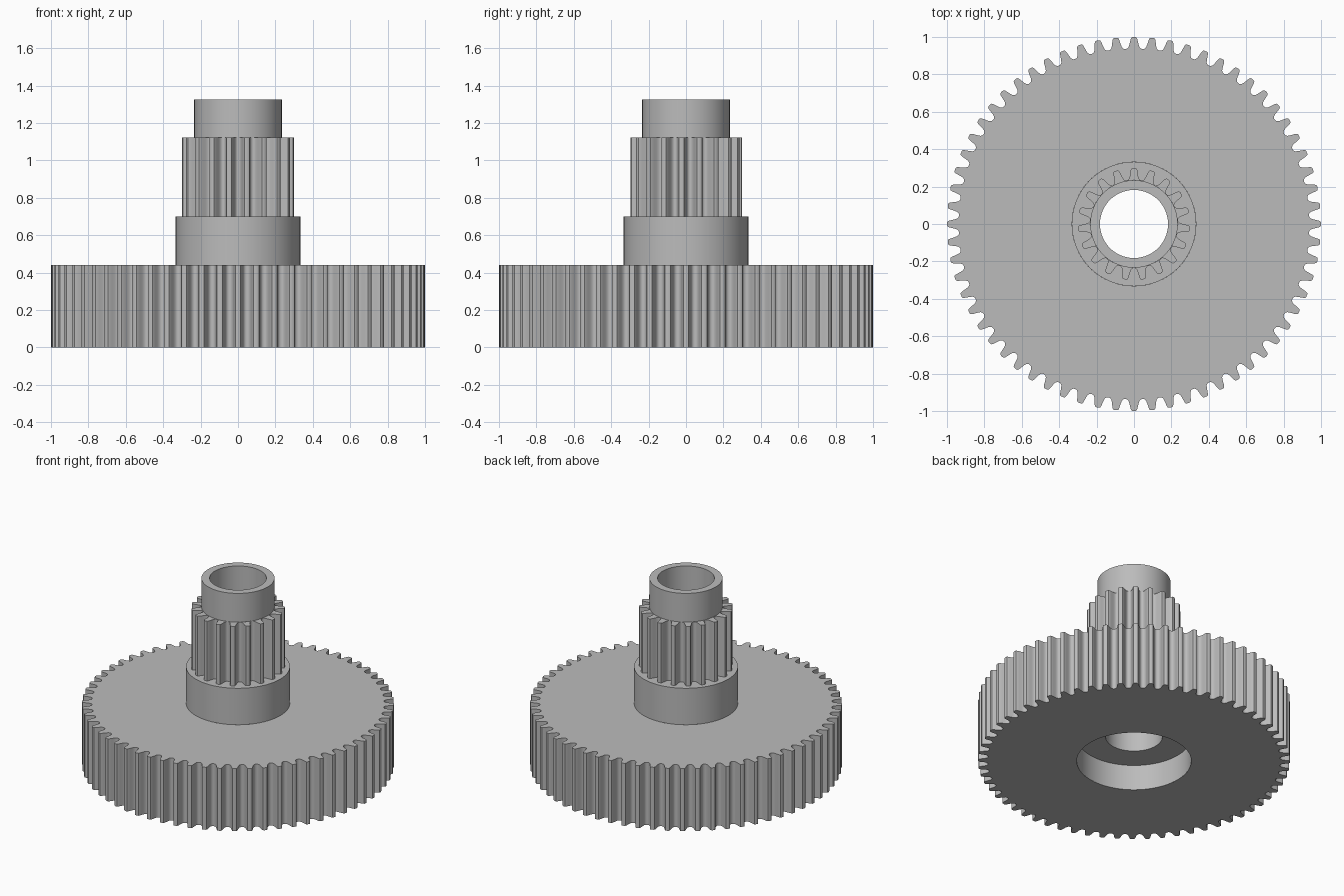
import bpy, bmesh, math

cube = bpy.data.objects.get("Cube")
if cube:
    bpy.data.objects.remove(cube, do_unlink=True)

grey = bpy.data.materials.new("plain grey")
grey.use_nodes = True
colour = (0.5, 0.5, 0.5, 1)
grey.diffuse_color = colour
grey.node_tree.nodes["Principled BSDF"].inputs["Base Color"].default_value = colour

# Half tooth: (fraction of pitch from tooth centre, fraction of tooth height)
HALF_TOOTH = [(0.07, 1), (0.14, 0.96), (0.18, 0.84), (0.22, 0.6), (0.26, 0.35),
              (0.31, 0.15), (0.39, 0.03), (0.46, 0)]
TOOTH = [(-t, h) for t, h in reversed(HALF_TOOTH)] + HALF_TOOTH


def gear_outline(teeth, root, tip):
    """Polar outline (angle, radius) with one tooth pointing to +y."""
    pitch = math.tau / teeth
    return [(math.pi / 2 + (i + t) * pitch, root + (tip - root) * h)
            for i in range(teeth) for t, h in TOOTH]


def circle(angles, radius):
    return [(a, radius) for a in angles]


def shell(name, rings):
    """Skin a stack of (outline, z) rings, outside first."""
    bm = bmesh.new()
    loops = [[bm.verts.new((r * math.cos(a), r * math.sin(a), z)) for a, r in outline]
             for outline, z in rings]
    for low, high in zip(loops, loops[1:]):
        for i in range(len(low)):
            j = (i + 1) % len(low)
            bm.faces.new((low[i], low[j], high[j], high[i]))
    mesh = bpy.data.meshes.new(name)
    bm.to_mesh(mesh)
    bm.free()
    mesh.materials.append(grey)
    ob = bpy.data.objects.new(name, mesh)
    bpy.context.collection.objects.link(ob)
    bpy.ops.object.select_all(action='DESELECT')
    ob.select_set(True)
    bpy.context.view_layer.objects.active = ob
    bpy.ops.object.shade_smooth_by_angle(angle=math.radians(30))
    return ob


SEGMENTS = 96
round_angles = [math.tau * i / SEGMENTS for i in range(SEGMENTS)]


def turned(name, profile):
    return shell(name, [(circle(round_angles, r), z) for r, z in profile])


BORE, RECESS, COLLAR, SLEEVE = 0.182, 0.367, 0.333, 0.234
RECESS_Z, WHEEL_Z, COLLAR_Z, PINION_Z, TOP_Z = 0.18, 0.442, 0.70, 1.122, 1.325

# Large toothed wheel, with the recess mouth in its underside
teeth = gear_outline(64, 0.937, 1.0)
angles = [a for a, r in teeth]
shell("large_gear", [(circle(angles, RECESS), 0), (teeth, 0), (teeth, WHEEL_Z),
                     (circle(angles, COLLAR), WHEEL_Z)])

# Plain collar between the two gears
turned("collar", [(COLLAR, WHEEL_Z), (COLLAR, COLLAR_Z), (SLEEVE - 0.01, COLLAR_Z)])

# Small gear
teeth = gear_outline(19, 0.236, 0.30)
angles = [a for a, r in teeth]
shell("pinion", [(teeth, COLLAR_Z), (teeth, PINION_Z), (circle(angles, SLEEVE), PINION_Z)])

# Top sleeve, through bore and underside recess
turned("sleeve_and_bore", [(SLEEVE, PINION_Z), (SLEEVE, TOP_Z), (BORE, TOP_Z),
                           (BORE, RECESS_Z), (RECESS, RECESS_Z), (RECESS, 0)])
